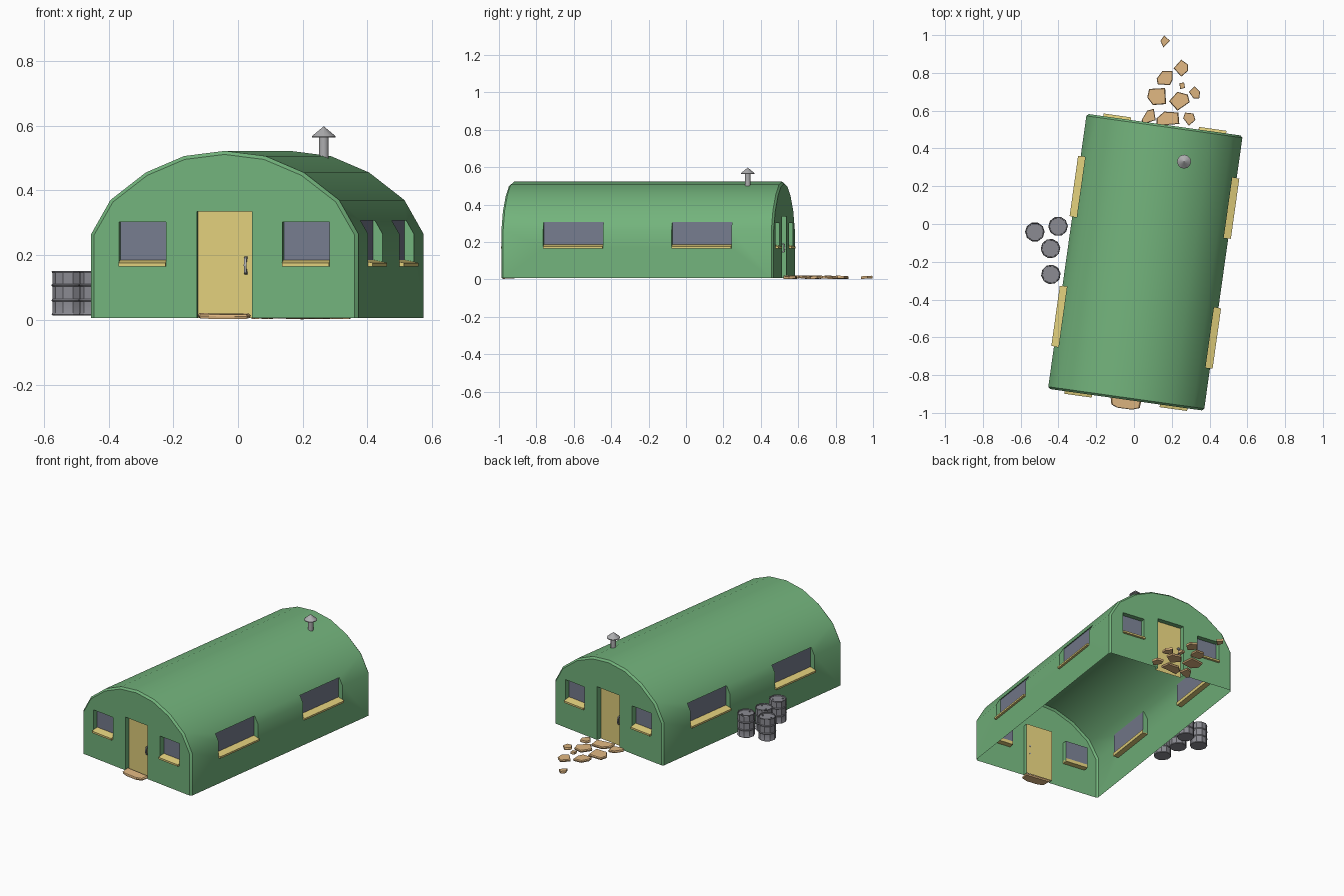
import bpy, bmesh
from math import radians, pi, sin, cos
from mathutils import Matrix, Vector

if "Cube" in bpy.data.objects:
    bpy.data.objects.remove(bpy.data.objects["Cube"])


def mat(name, r, g, b):
    m = bpy.data.materials.new(name)
    m.diffuse_color = (r, g, b, 1)
    m.use_nodes = True
    m.node_tree.nodes["Principled BSDF"].inputs["Base Color"].default_value = m.diffuse_color
    return m


GREEN = mat("green_paint", .17, .45, .20)
YELLOW = mat("yellow_paint", .75, .62, .20)
GLASS = mat("glass", .18, .20, .27)
STONE = mat("sandstone", .74, .47, .22)
STEEL = mat("steel", .26, .26, .29)
TIN = mat("tin", .42, .42, .43)

# The hut stands turned 8 degrees about its own centre
HUT = Matrix.Translation((.06, -.2025, 0)) @ Matrix.Rotation(radians(-8), 4, 'Z')
I = Matrix.Identity(4)
BASE, HW, HL, DEPTH = .006, .417, .735, .03


def add(name, verts, faces, material, world=I, local=I, smooth=None, fix=True):
    me = bpy.data.meshes.new(name)
    me.from_pydata([local @ Vector(v) for v in verts], [], faces)
    if fix:
        bm = bmesh.new()
        bm.from_mesh(me)
        bmesh.ops.recalc_face_normals(bm, faces=bm.faces)
        bm.to_mesh(me)
        bm.free()
    ob = bpy.data.objects.new(name, me)
    bpy.context.collection.objects.link(ob)
    me.materials.append(material)
    ob.matrix_world = world
    if smooth:
        smooth_angle(ob, smooth)
    return ob


def smooth_angle(ob, deg):
    bpy.ops.object.select_all(action='DESELECT')
    ob.select_set(True)
    bpy.context.view_layer.objects.active = ob
    bpy.ops.object.shade_smooth_by_angle(angle=radians(deg))


def loft(rings, caps=True):
    n = len(rings[0])
    verts = [p for r in rings for p in r]
    faces = [(a * n + i, a * n + (i + 1) % n, (a + 1) * n + (i + 1) % n, (a + 1) * n + i)
             for a in range(len(rings) - 1) for i in range(n)]
    if caps:
        faces += [tuple(range(n)), tuple(range(len(verts) - n, len(verts)))]
    return verts, faces


def lathe(profile, n):
    return loft([[(r * cos(2 * pi * i / n), r * sin(2 * pi * i / n), z) for i in range(n)]
                 for r, z in profile])


def box(x0, x1, y0, y1, z0, z1):
    return loft([[(x0, y0, z), (x1, y0, z), (x1, y1, z), (x0, y1, z)] for z in (z0, z1)])


# Openings: kind, wall turn in degrees, wall distance, offset along wall, width, bottom, top
openings = []
for turn in (0, 180):
    openings.append(("door", turn, HL, 0, .172, BASE, .335))
    openings += [("end_window", turn, HL, s * .255, .147, .17, .302) for s in (-1, 1)]
for turn in (90, 270):
    openings += [("side_window", turn, HW, s * .347, .322, .17, .307) for s in (-1, 1)]

# Arched shell with chamfered ends
half = [(HW, BASE), (HW, .265), (.357, .37), (.247, .455), (.127, .506)]
arch = half + [(0, .522)] + [(-x, z) for x, z in reversed(half)]


def ring(y, inset):
    k = 1 - inset / HW
    return [(x * k, y, z if z == BASE else z - inset * max(0, z - .2) / .322) for x, z in arch]


shell = add("hut_shell", *loft([ring(-HL, .011), ring(-HL + .011, 0),
                                ring(HL - .011, 0), ring(HL, .011)]), GREEN)

# Cut the recesses for doors and windows
cv, cf = [], []
for kind, turn, dist, off, w, z0, z1 in openings:
    v, f = box(off - w / 2, off + w / 2, -dist - .1, -dist + DEPTH,
               z0 - (.1 if kind == "door" else 0), z1)
    R = Matrix.Rotation(radians(turn), 4, 'Z')
    cf += [tuple(i + len(cv) for i in q) for q in f]
    cv += [R @ Vector(p) for p in v]
cutter = add("recess_cutter", cv, cf, GREEN)
cutter.hide_render = True
mod = shell.modifiers.new("recesses", 'BOOLEAN')
mod.operation, mod.solver, mod.object = 'DIFFERENCE', 'EXACT', cutter
bpy.context.view_layer.objects.active = shell
bpy.ops.object.modifier_apply(modifier=mod.name)
bpy.data.objects.remove(cutter)

# Open the floor and the backs of the recesses
bm = bmesh.new()
bm.from_mesh(shell.data)
gone = []
for f in bm.faces:
    c, n = f.calc_center_median(), f.normal
    floor = n.z < -.9 and c.z < BASE + .001
    side_back = abs(n.x) > .9 and abs(abs(c.x) - HW + DEPTH) < .003
    end_back = abs(n.y) > .9 and abs(abs(c.y) - HL + DEPTH) < .003
    if floor or side_back or end_back:
        gone.append(f)
bmesh.ops.delete(bm, geom=gone, context='FACES')
bm.to_mesh(shell.data)
bm.free()
shell.matrix_world = HUT
smooth_angle(shell, 35)

# Door panels, handles, window panes and sloping sills
for kind, turn, dist, off, w, z0, z1 in openings:
    R = Matrix.Rotation(radians(turn), 4, 'Z')
    y, a, b = -dist + DEPTH, off - w / 2, off + w / 2
    panel = [(a, y, z0), (b, y, z0), (b, y, z1), (a, y, z1)]
    if kind == "door":
        add("door_panel", panel, [(0, 1, 2, 3)], YELLOW, HUT, R, fix=False)
        path = [(y + .003, .143), (y - .017, .148), (y - .022, .168), (y - .017, .188), (y + .003, .193)]
        h = .004
        rings = []
        for i, (py, pz) in enumerate(path):
            dy, dz = [(0, -h), (-h * .7, -h * .7), (-h, 0), (-h * .7, h * .7), (0, h)][i]
            rings.append([(.064 + sx * h, py + s * dy, pz + s * dz)
                          for sx, s in ((-1, -1), (1, -1), (1, 1), (-1, 1))])
        add("door_handle", *loft(rings), TIN, HUT, R)
    else:
        add(kind + "_pane", panel, [(0, 1, 2, 3)], GLASS, HUT, R, fix=False)
        out = -dist - .014
        prof = [(y + .004, .165), (out, .165), (out, .176), (y + .004, .186)]
        add(kind + "_sill", *loft([[(x, py, pz) for py, pz in prof] for x in (a, b)]),
            YELLOW, HUT, R)

# Chimney with conical cap
add("chimney_pipe", *lathe([(.015, .48), (.015, .568)], 12), TIN,
    Matrix.Translation((.265, .33, 0)), smooth=35)
add("chimney_cap", *lathe([(.037, .563), (.037, .567), (.001, .597)], 12), TIN,
    Matrix.Translation((.265, .33, 0)), smooth=35)

# Ribbed barrels with bung caps
barrel = [(.049, .014), (.051, .017), (.049, .021), (.049, .056), (.052, .06), (.049, .064),
          (.049, .103), (.052, .107), (.049, .111), (.049, .145), (.051, .148), (.049, .151),
          (.046, .151), (.045, .144)]
for k, (x, y) in enumerate([(-.525, -.042), (-.402, -.012), (-.442, -.13), (-.44, -.267)]):
    T = Matrix.Translation((x, y, 0)) @ Matrix.Rotation(k * 1.3, 4, 'Z')
    add("barrel", *lathe(barrel, 10), STEEL, T, smooth=30)
    for px, r in ((.03, .006), (-.028, .004)):
        add("barrel_bung", *lathe([(r, .143), (r, .149)], 6), STEEL,
            T @ Matrix.Translation((px, 0, 0)))


# Flat irregular stones: chamfered slabs, slightly tilted
def stone(name, pts, k=0):
    c = sum((Vector(p) for p in pts), Vector((0, 0))) / len(pts)

    def level(scale, z):
        return [(*(c + (Vector(p) - c) * scale),
                 z + .05 * ((p[0] - c.x) * sin(k * 2) + (p[1] - c.y) * cos(k * 2))) for p in pts]
    add(name, *loft([level(.94, .004), level(1, .012), level(.92, .018)]), STONE)


path = [
    [(.14, .97), (.16, .998), (.19, .97), (.155, .935)],
    [(.21, .825), (.25, .87), (.285, .845), (.285, .81), (.25, .78)],
    [(.12, .77), (.15, .81), (.205, .81), (.205, .765), (.19, .735), (.125, .74)],
    [(.24, .745), (.265, .75), (.27, .72), (.245, .715)],
    [(.07, .67), (.08, .715), (.165, .72), (.17, .635), (.10, .63)],
    [(.185, .65), (.23, .70), (.285, .685), (.295, .645), (.23, .60)],
    [(.29, .70), (.32, .73), (.35, .70), (.345, .665), (.315, .665)],
    [(.04, .55), (.07, .60), (.105, .61), (.115, .55), (.05, .53)],
    [(.12, .56), (.16, .595), (.235, .59), (.24, .53), (.12, .52)],
    [(.26, .56), (.27, .59), (.315, .585), (.325, .55), (.29, .52)],
]
for k, pts in enumerate(path):
    stone("path_stone", pts, k)
stone("front_step", [(-.125, -.905), (.04, -.93), (.03, -.975), (-.01, -.983), (-.09, -.972), (-.12, -.955)])
